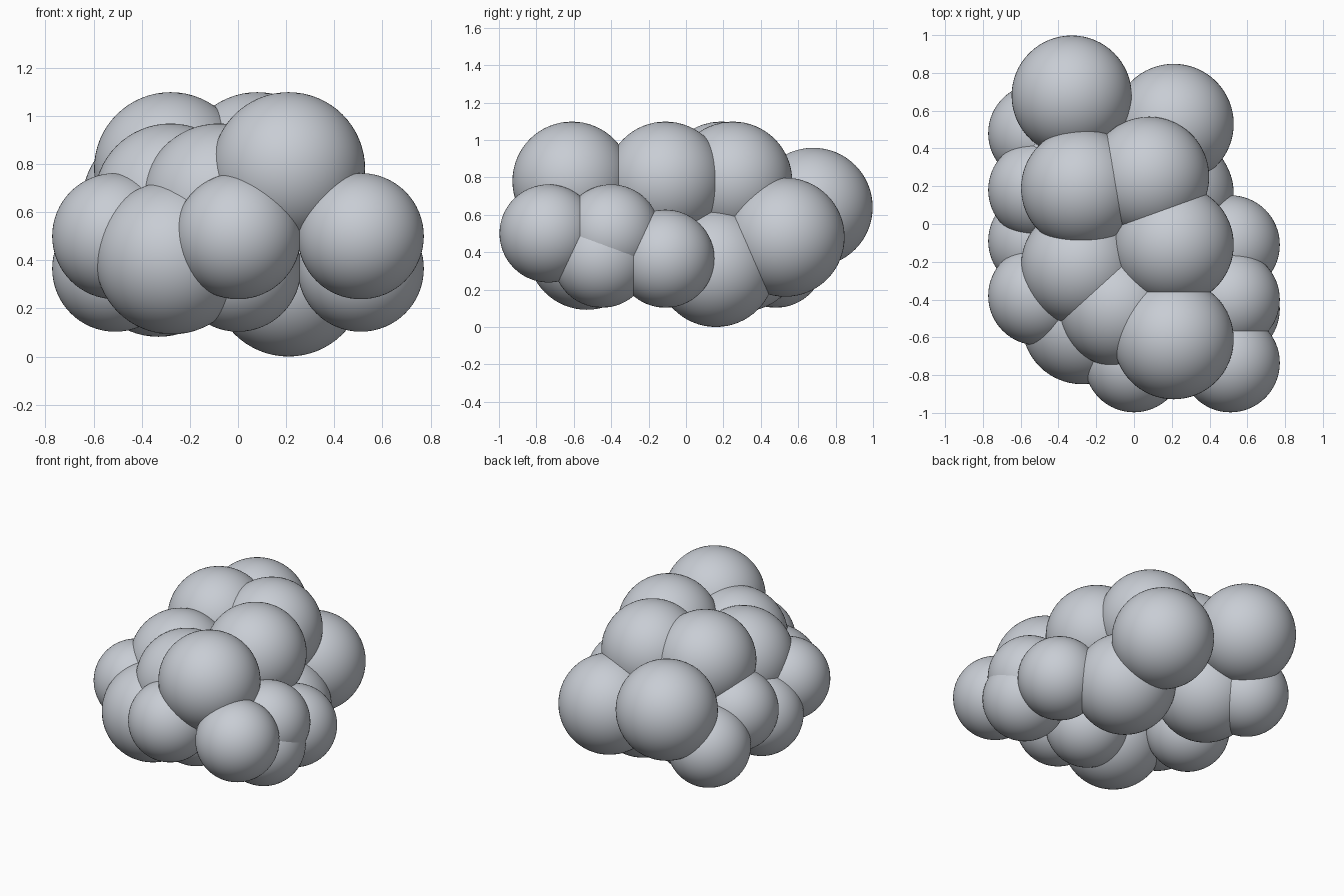
import bpy

cube = bpy.data.objects.get("Cube")
if cube:
    bpy.data.objects.remove(cube, do_unlink=True)

# Single pale grey colour
grey = bpy.data.materials.new("pale_grey")
grey.use_nodes = True
colour = (0.58, 0.61, 0.66, 1)
grey.diffuse_color = colour
bsdf = grey.node_tree.nodes["Principled BSDF"]
bsdf.inputs["Base Color"].default_value = colour
bsdf.inputs["Roughness"].default_value = 0.6

LARGE, SMALL = 0.318, 0.262


def ball(name, radius, x, y, z):
    bpy.ops.mesh.primitive_uv_sphere_add(
        segments=64, ring_count=32, radius=radius, location=(x, y, z))
    obj = bpy.context.object
    obj.name = name
    obj.data.materials.append(grey)
    bpy.ops.object.shade_smooth()


# Large balls: upper ridge
ball("back_right_ball", LARGE, -0.33, 0.68, 0.64)
ball("back_left_ball", LARGE, 0.21, 0.53, 0.48)
ball("top_back_left_ball", LARGE, 0.08, 0.25, 0.78)
ball("top_back_right_ball", LARGE, -0.28, 0.19, 0.78)
ball("top_middle_ball", LARGE, 0.21, -0.11, 0.78)
ball("top_front_ball", LARGE, 0.21, -0.61, 0.78)
ball("centre_front_ball", LARGE, -0.08, -0.44, 0.65)
ball("centre_right_ball", LARGE, -0.28, -0.22, 0.65)

# Large balls: lower body
ball("front_right_ball", LARGE, -0.275, -0.53, 0.41)
ball("bottom_left_ball", LARGE, 0.21, 0.16, 0.318)
ball("bottom_right_ball", LARGE, -0.33, 0.30, 0.40)

# Small balls: upper tier, then lower tier
for i, (x, y) in enumerate([(0, -0.735), (0.51, -0.735), (0.51, -0.4),
                            (-0.51, -0.38), (-0.51, 0.18)]):
    ball(f"upper_small_ball_{i + 1}", SMALL, x, y, 0.5)
for i, (x, y) in enumerate([(0, -0.45), (0.51, -0.45), (0.51, -0.11),
                            (-0.51, -0.09), (-0.51, 0.48)]):
    ball(f"lower_small_ball_{i + 1}", SMALL, x, y, 0.365)
